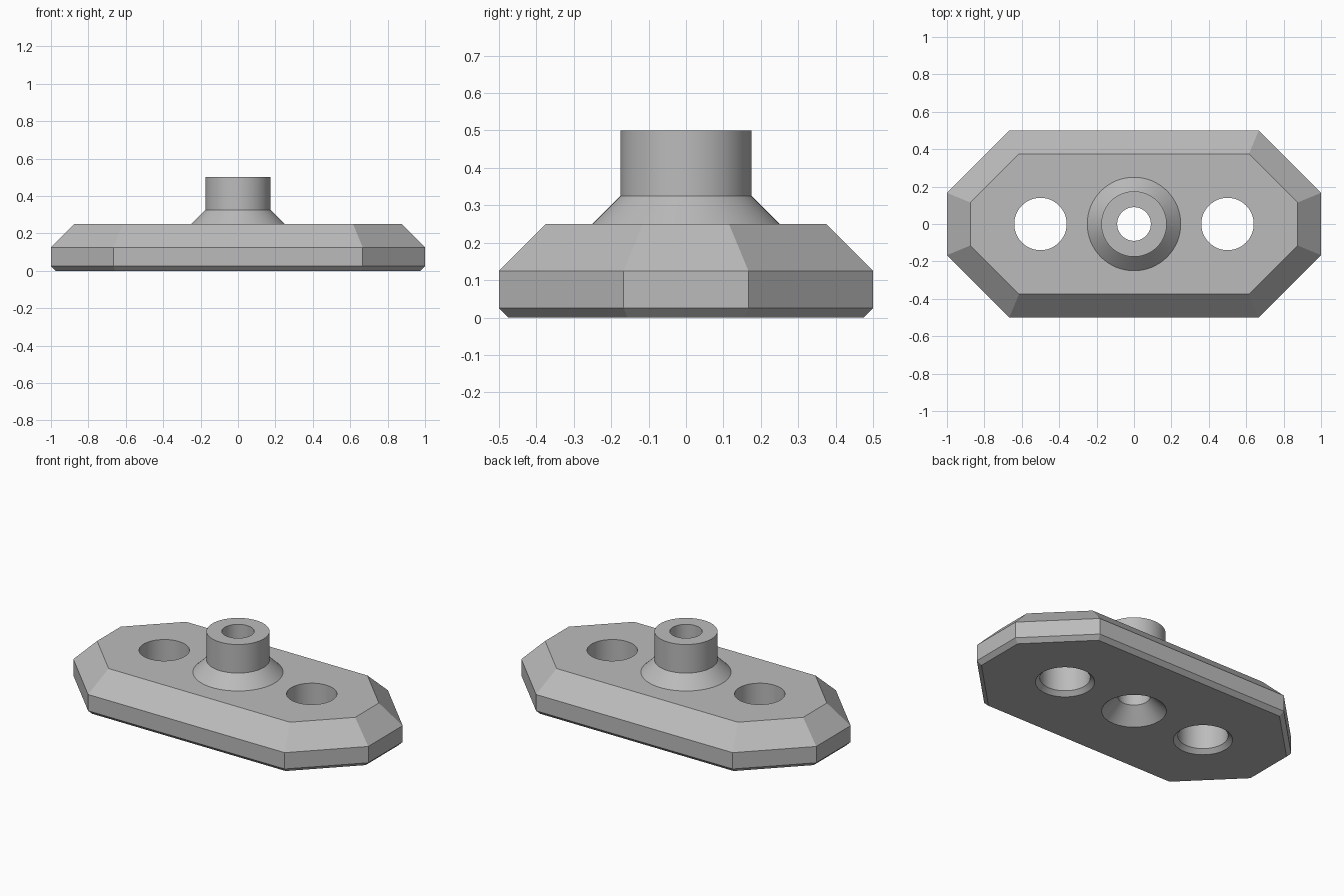
import bpy, bmesh
from math import tan, pi, radians

cube = bpy.data.objects.get("Cube")
if cube:
    bpy.data.objects.remove(cube, do_unlink=True)

grey = bpy.data.materials.new("plain_grey")
grey.use_nodes = True
grey.diffuse_color = (0.5, 0.5, 0.5, 1)
grey.node_tree.nodes["Principled BSDF"].inputs["Base Color"].default_value = (0.5, 0.5, 0.5, 1)


def octagon(inset):
    """Elongated octagon moved inward by an even inset."""
    shift = inset * tan(pi / 8)
    x, y = 1 - inset, 0.5 - inset
    cx, cy = 2 / 3 - shift, 1 / 6 - shift
    return [(cx, -y), (x, -cy), (x, cy), (cx, y), (-cx, y), (-x, cy), (-x, -cy), (-cx, -y)]


def circle(radius, x=0, sides=64):
    bm = bmesh.new()
    bmesh.ops.create_circle(bm, radius=radius, segments=sides)
    pts = [(v.co.x + x, v.co.y) for v in bm.verts]
    bm.free()
    return pts


def stack(name, layers):
    """Closed solid skinned through (outline, height) layers."""
    bm = bmesh.new()
    rings = [[bm.verts.new((x, y, z)) for x, y in outline] for outline, z in layers]
    bm.faces.new(rings[0])
    bm.faces.new(rings[-1])
    for low, high in zip(rings, rings[1:]):
        for i in range(len(low)):
            j = (i + 1) % len(low)
            bm.faces.new((low[i], low[j], high[j], high[i]))
    bmesh.ops.recalc_face_normals(bm, faces=bm.faces)
    mesh = bpy.data.meshes.new(name)
    bm.to_mesh(mesh)
    bm.free()
    mesh.materials.append(grey)
    obj = bpy.data.objects.new(name, mesh)
    bpy.context.collection.objects.link(obj)
    return obj


def lathe(name, profile, x=0):
    return stack(name, [(circle(r, x), z) for r, z in profile])


# Bevelled base plate
plate = stack("mounting_plate", [(octagon(0.025), 0), (octagon(0), 0.025),
                                 (octagon(0), 0.125), (octagon(0.125), 0.25)])

# Collar with flared foot, sunk slightly into the plate
collar = lathe("collar", [(0.25, 0.2), (0.25, 0.25), (0.175, 0.325), (0.175, 0.5)])

# Countersunk bore and two chamfered bolt holes
bore = lathe("bore", [(0.19, -0.01), (0.09, 0.09), (0.09, 0.6)])
holes = [lathe("bolt_hole", [(0.175, -0.01), (0.14, 0.025), (0.14, 0.4)], x) for x in (-0.5, 0.5)]

# Combine the solids
tools = [(collar, "UNION")] + [(c, "DIFFERENCE") for c in [bore] + holes]
for tool, operation in tools:
    tool.hide_render = True
    mod = plate.modifiers.new(tool.name, "BOOLEAN")
    mod.object, mod.operation, mod.solver = tool, operation, "EXACT"

bpy.ops.object.select_all(action="DESELECT")
bpy.context.view_layer.objects.active = plate
plate.select_set(True)
for mod in list(plate.modifiers):
    bpy.ops.object.modifier_apply(modifier=mod.name)
for tool, operation in tools:
    bpy.data.objects.remove(tool, do_unlink=True)

# Smooth round walls, crisp bevels
bpy.ops.object.shade_smooth_by_angle(angle=radians(30))
